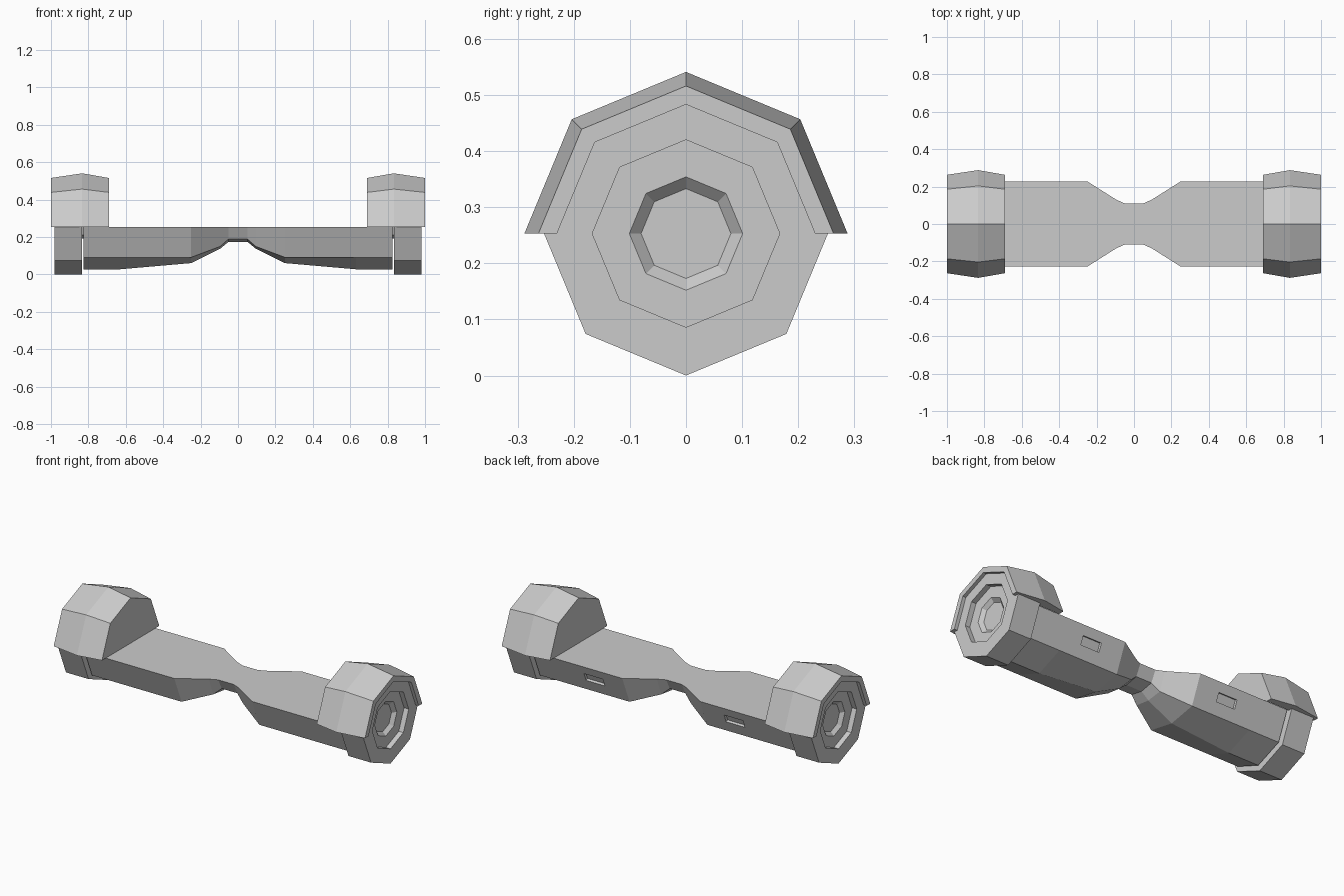
import bpy, bmesh
from math import sin, cos, pi
from mathutils import Vector

if "Cube" in bpy.data.objects:
    bpy.data.objects.remove(bpy.data.objects["Cube"])

AXLE_Z = 0.253


def finish(name, bm):
    bmesh.ops.remove_doubles(bm, verts=bm.verts, dist=1e-5)
    bmesh.ops.recalc_face_normals(bm, faces=bm.faces)
    mesh = bpy.data.meshes.new(name)
    bm.to_mesh(mesh)
    bm.free()
    ob = bpy.data.objects.new(name, mesh)
    bpy.context.collection.objects.link(ob)
    return ob


def mirror_x(ob):
    ob.modifiers.new("mirror", 'MIRROR').use_axis[0] = True


def lathe(name, profile, steps):
    """Turn an (x, radius) profile about the axle in 45 degree steps."""
    bm = bmesh.new()
    full = steps == 8
    rings = []
    for i in range(steps if full else steps + 1):
        a = i * pi / 4
        rings.append([bm.verts.new((x, r * cos(a), AXLE_Z + r * sin(a)))
                      for x, r in profile])
    n = len(profile)
    for i in range(steps):
        a, b = rings[i], rings[(i + 1) % len(rings)]
        for j in range(n - 1):
            bm.faces.new((a[j], a[j + 1], b[j + 1], b[j]))
    if not full:
        bm.faces.new(rings[0])
        bm.faces.new(rings[-1])
    ob = finish(name, bm)
    mirror_x(ob)
    return ob


# Deck: half-octagon sections (x, half width, lower edge z, keel z)
half = [(0.05, 0.11, 0.19, 0.175), (0.095, 0.13, 0.15, 0.138),
        (0.25, 0.228, 0.092, 0.061), (0.63, 0.228, 0.092, 0.028),
        (0.825, 0.228, 0.092, 0.028)]
sections = [(-x, w, e, k) for x, w, e, k in reversed(half)] + half
bm = bmesh.new()
rings = []
for x, w, e, k in sections:
    m = w * 0.707
    pts = [(w, AXLE_Z), (m, e), (0, k), (-m, e), (-w, AXLE_Z)]
    rings.append([bm.verts.new((x, y, z)) for y, z in pts])
for a, b in zip(rings, rings[1:]):
    for j in range(5):
        bm.faces.new((a[j], a[(j + 1) % 5], b[(j + 1) % 5], b[j]))
bm.faces.new(rings[0])
bm.faces.new(rings[-1])
deck = finish("deck", bm)

# Shallow light recesses on the back side, aligned with the sloping face
bm = bmesh.new()
along = Vector((0, 0.067, 0.161)).normalized()
out = Vector((0, along.z, -along.y))
centre = Vector((0.45, 0.198, 0.18))
bmesh.ops.create_cube(bm, size=1)
for v in bm.verts:
    c = v.co.copy()
    v.co = centre + Vector((c.x * 0.12, 0, 0)) + along * c.z * 0.05 + out * c.y * 0.03
cutter = finish("light_recess_cutter", bm)
mirror_x(cutter)
cutter.hide_render = True
cutter.hide_viewport = True
cut = deck.modifiers.new("recesses", 'BOOLEAN')
cut.operation = 'DIFFERENCE'
cut.object = cutter

# Wheels with stepped hub recess
lathe("wheels", [(0.835, 0), (0.835, 0.253), (0.98, 0.253), (0.98, 0.167),
                 (0.95, 0.167), (0.95, 0.101), (0.93, 0.08), (0.93, 0)], 8)

# Fenders: half-octagon shells closed towards the deck
lathe("fenders", [(0.69, 0), (0.69, 0.263), (0.833, 0.288), (1.0, 0.263),
                  (1.0, 0.23), (0.71, 0.23), (0.71, 0)], 4)

# Axles bridging deck and wheels
lathe("axles", [(0.80, 0), (0.80, 0.06), (0.86, 0.06), (0.86, 0)], 8)
